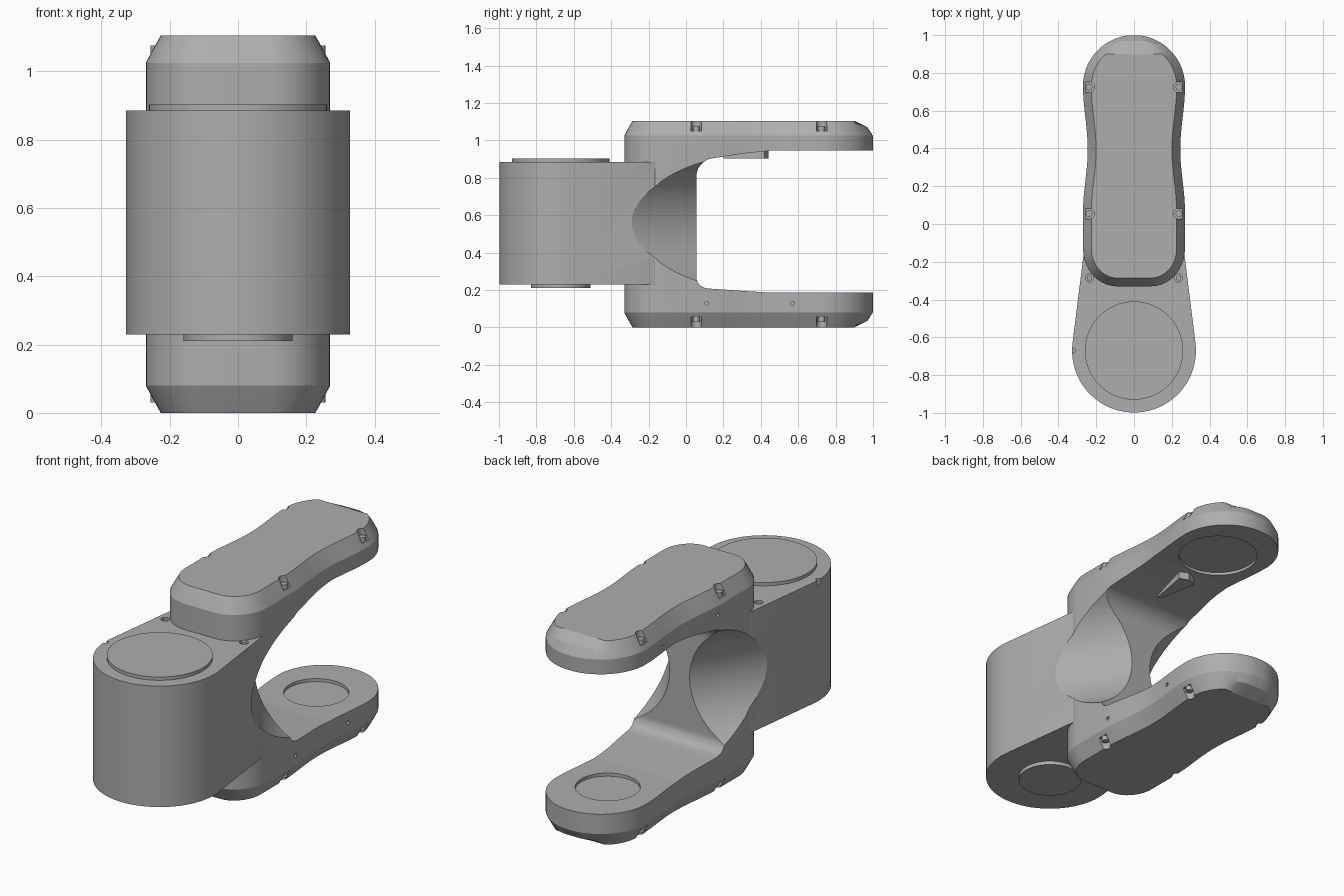
import bpy, bmesh, math
from math import sin, cos, pi, radians
from mathutils import Vector

if "Cube" in bpy.data.objects:
    bpy.data.objects.remove(bpy.data.objects["Cube"], do_unlink=True)

HEIGHT = 1.105
PIVOT = -0.67
REAR_PIVOT = 0.67

grey = bpy.data.materials.new("satin grey")
grey.use_nodes = True
grey.diffuse_color = (0.42, 0.42, 0.42, 1)
grey.node_tree.nodes["Principled BSDF"].inputs["Base Color"].default_value = (0.42, 0.42, 0.42, 1)


def loft(name, rings):
    """Skin a stack of equal-length rings and cap both ends."""
    bm = bmesh.new()
    loops = [[bm.verts.new(p) for p in ring] for ring in rings]
    n = len(loops[0])
    for a, b in zip(loops, loops[1:]):
        for i in range(n):
            j = (i + 1) % n
            bm.faces.new((a[i], a[j], b[j], b[i]))
    bm.faces.new(loops[0][::-1])
    bm.faces.new(loops[-1])
    bmesh.ops.recalc_face_normals(bm, faces=bm.faces)
    mesh = bpy.data.meshes.new(name)
    bm.to_mesh(mesh)
    bm.free()
    mesh.materials.append(grey)
    ob = bpy.data.objects.new(name, mesh)
    bpy.context.collection.objects.link(ob)
    return ob


def prism(name, outline, z0, z1):
    return loft(name, [[(x, y, z) for x, y in outline] for z in (z0, z1)])


def disc(name, x, y, r, z0, z1, sides=64):
    turn = [2 * pi * i / sides for i in range(sides)]
    return prism(name, [(x + r * cos(a), y + r * sin(a)) for a in turn], z0, z1)


def combine(target, tool, operation="DIFFERENCE"):
    """Apply a boolean and discard the tool."""
    mod = target.modifiers.new("cut", "BOOLEAN")
    mod.operation, mod.object, mod.solver = operation, tool, "EXACT"
    bpy.context.view_layer.objects.active = target
    bpy.ops.object.modifier_apply(modifier=mod.name)
    bpy.data.objects.remove(tool, do_unlink=True)


def mirrored(half):
    return half + [(-x, y) for x, y in reversed(half)]


def inset(outline, d, y_max):
    """Move an outline inward along its normals, flattening the rear tip."""
    out = []
    n = len(outline)
    for i, (x, y) in enumerate(outline):
        t = Vector(outline[(i + 1) % n]) - Vector(outline[i - 1])
        t.normalize()
        out.append((x - t.y * d, min(y + t.x * d, y_max)))
    return out


# Column and arms: waisted outline with bevelled outer faces
half = [(0.09 + 0.18 * sin(a), -0.13 - 0.2 * cos(a)) for a in [radians(9 * i) for i in range(11)]]
for i in range(17):
    y = 0.06 + 0.67 * i / 16
    half.append((0.27 - 0.025 * sin(pi * i / 16) ** 2, y))
half += [(0.27 * cos(a), 0.73 + 0.27 * sin(a)) for a in [radians(5 * i) for i in range(1, 18)]]
arm_outline = mirrored(half)
steps = [(0, 0.044, 0.9), (0.035, 0.024, 0.97), (0.08, 0, 1)]
levels = steps + [(HEIGHT - z, d, y) for z, d, y in reversed(steps)]
body = loft("fork_body", [[(x, y, z) for x, y in inset(arm_outline, d, ym)] for z, d, ym in levels])

# Front housing
half = [(0.328 * cos(a), PIVOT + 0.328 * sin(a)) for a in [radians(-87 + 5 * i) for i in range(20)]]
half += [(0.268, -0.17), (0.2, -0.02)]
combine(body, prism("housing", mirrored(half), 0.23, 0.885), "UNION")

# Jaw opening between the arms, filleted at the web
jaw = [(1.2, 0.187), (0.43, 0.187), (0.12, 0.208)]
jaw += [(0.115 - 0.06 * sin(a), 0.27 - 0.06 * cos(a)) for a in [radians(15 * i) for i in range(1, 7)]]
jaw += [(0.155 - 0.1 * cos(a), 0.805 + 0.1 * sin(a)) for a in [radians(10 * i) for i in range(9)]]
jaw += [(0.3, 0.929), (0.45, 0.945), (1.2, 0.945)]
combine(body, loft("jaw_cutter", [[(x, y, z) for y, z in jaw] for x in (-0.5, 0.5)]))

# Slanted elliptical scoops on both flanks of the web
for s in (-1, 1):
    rings = []
    for t in (-0.4, 1.15):
        rings.append([(s * (0.27 - 0.21 * t), 0.45 + 0.325 * t + 0.72 * cos(a), 0.562 + 0.373 * sin(a))
                      for a in [2 * pi * i / 96 for i in range(96)]])
    combine(body, loft("scoop_cutter", rings))

# Round bearing recesses facing each other inside the jaw
combine(body, disc("recess_cutter", 0, REAR_PIVOT, 0.16, 0.17, 0.25))
combine(body, disc("recess_cutter", 0, REAR_PIVOT, 0.2, 0.9, 0.96))

# Screw pockets, open to the flank, with a screw in each
for s in (-1, 1):
    for y in (0.055, 0.725):
        for z0, z1, za, zb in ((-0.1, 0.055, 0.03, 0.06), (HEIGHT - 0.055, 1.3, HEIGHT - 0.06, HEIGHT - 0.03)):
            arc = [radians(90 + 15 * i) for i in range(13)]
            slot = [(s * (0.238 + 0.028 * cos(a)), y + 0.028 * sin(a)) for a in arc]
            slot += [(s * 0.35, y - 0.028), (s * 0.35, y + 0.028)]
            combine(body, prism("pocket_cutter", slot, z0, z1))
            disc("arm_screw", s * 0.238, y, 0.018, za, zb, 20)
    combine(body, disc("pocket_cutter", s * 0.235, -0.285, 0.022, 0.86, 0.95, 24))
    disc("housing_screw", s * 0.235, -0.285, 0.014, 0.85, 0.875, 20)

# Pin holes in opposite flanks of the two arms
for s, z in ((1, 0.13), (-1, HEIGHT - 0.13)):
    for y in (0.11, 0.57):
        pin = [(y + 0.01 * cos(a), z + 0.01 * sin(a)) for a in [radians(30 * i) for i in range(12)]]
        combine(body, loft("pin_cutter", [[(s * x, u, v) for u, v in pin] for x in (0.225, 0.4)]))

# Index notch on the housing rim
combine(body, disc("notch_cutter", -0.322, PIVOT, 0.012, 0.85, 0.95, 16))

# Pivot caps and the stop wedge
disc("top_pivot_cap", 0, PIVOT, 0.26, 0.88, 0.903, 96)
disc("bottom_pivot_cap", 0, PIVOT, 0.16, 0.21, 0.235, 96)
prism("stop_wedge", [(-0.01, 0.2), (0.01, 0.2), (0.05, 0.42), (0, 0.44), (-0.05, 0.42)], 0.903, 0.95)

# Smooth shading with crisp edges
for ob in bpy.context.collection.objects:
    if ob.type == "MESH" and ob.data.materials and ob.data.materials[0] == grey:
        bpy.ops.object.select_all(action="DESELECT")
        ob.select_set(True)
        bpy.context.view_layer.objects.active = ob
        bpy.ops.object.shade_smooth_by_angle(angle=radians(25))
